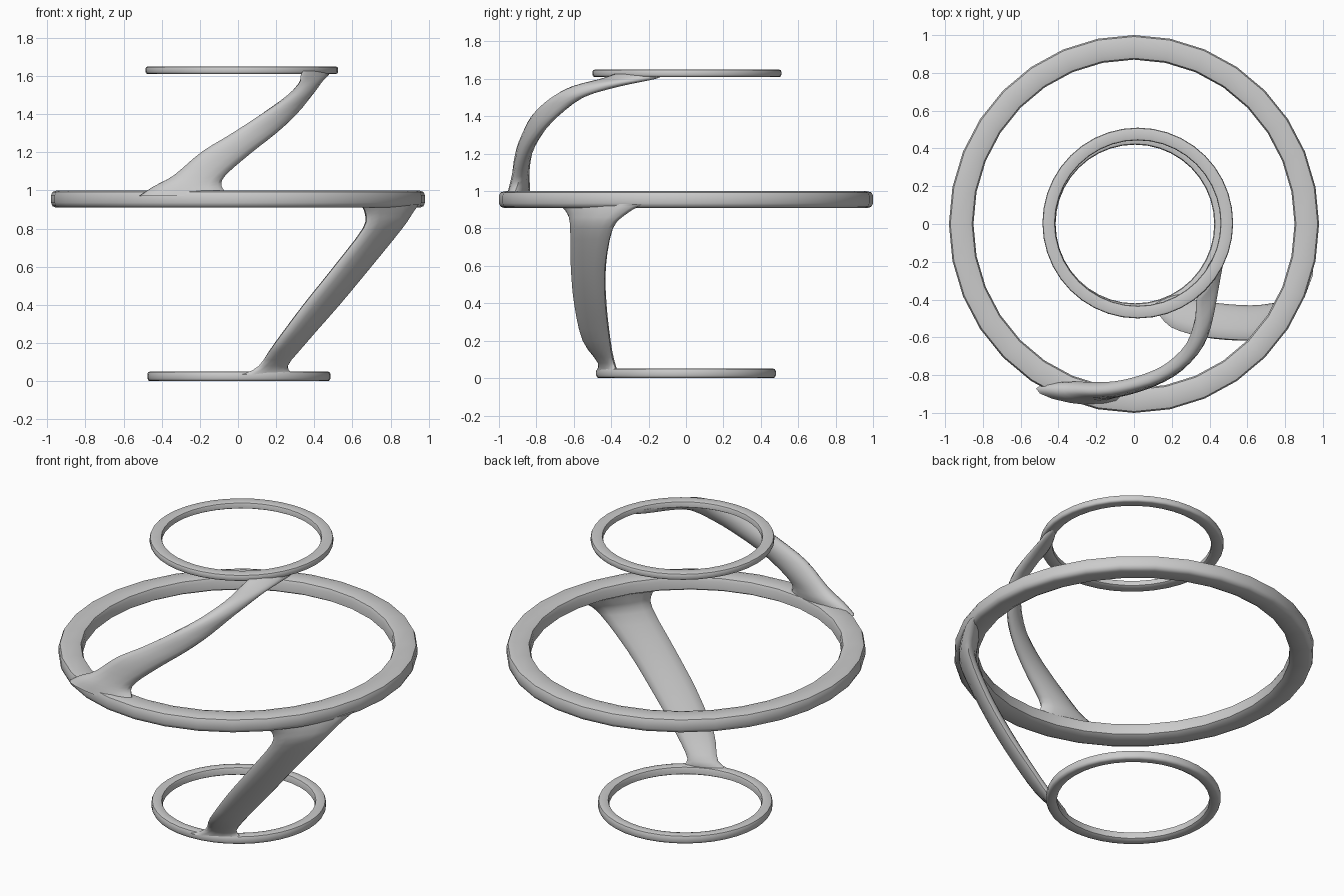
import bpy, bmesh
from math import sin, cos, pi, radians, hypot

if "Cube" in bpy.data.objects:
    bpy.data.objects.remove(bpy.data.objects["Cube"])


def finish(name, bm, angle):
    bmesh.ops.recalc_face_normals(bm, faces=bm.faces[:])
    mesh = bpy.data.meshes.new(name)
    bm.to_mesh(mesh)
    bm.free()
    ob = bpy.data.objects.new(name, mesh)
    bpy.context.collection.objects.link(ob)
    bpy.ops.object.select_all(action='DESELECT')
    ob.select_set(True)
    bpy.context.view_layer.objects.active = ob
    bpy.ops.object.shade_smooth_by_angle(angle=radians(angle))
    return ob


def skin(bm, loops, closed):
    n, m = len(loops), len(loops[0])
    for i in range(n if closed else n - 1):
        a, b = loops[i], loops[(i + 1) % n]
        for j in range(m):
            k = (j + 1) % m
            bm.faces.new((a[j], a[k], b[k], b[j]))
    if not closed:
        bm.faces.new(loops[0])
        bm.faces.new(loops[-1])


# Flat ring with a rounded rectangular section
def ring(name, cx, cy, rx, ry, width, z0, z1, sides):
    h = z1 - z0
    c = h * 0.28
    profile = [(0, z0 + c), (-c * .3, z0 + c * .3), (-c, z0), (c - width, z0),
               (-width, z0 + c * .6), (-width, z1 - c), (c * .3 - width, z1 - c * .3),
               (c * 1.3 - width, z1), (-c * 1.3, z1), (-c * .3, z1 - c * .3), (0, z1 - c)]
    bm = bmesh.new()
    loops = []
    for i in range(sides):
        t = 2 * pi * i / sides + pi / 2
        loops.append([bm.verts.new((cx + (rx + d) * cos(t), cy + (ry + d) * sin(t), z))
                      for d, z in profile])
    skin(bm, loops, True)
    return finish(name, bm, 50)


# Strut lofted through level ellipses: z, centre x, y, long axis dx, dy, half length, half width
def strut(name, sections, sides=14, steps=3):
    def point(s, t):
        z, x, y, dx, dy, a, b = s
        d = hypot(dx, dy)
        dx, dy = dx / d, dy / d
        u, v = a * cos(t), b * sin(t)
        return (x + dx * u - dy * v, y + dy * u + dx * v, z)

    # smooth interpolation between the sections
    dense = []
    last = len(sections) - 1
    for i in range(last):
        p0, p1, p2, p3 = (sections[max(0, min(last, i + k))] for k in (-1, 0, 1, 2))
        for j in range(steps):
            f = j / steps
            dense.append([.5 * (2 * b + (c - a) * f + (2 * a - 5 * b + 4 * c - d) * f * f
                                + (3 * b - a - 3 * c + d) * f ** 3)
                          for a, b, c, d in zip(p0, p1, p2, p3)])
    dense.append(sections[last])
    bm = bmesh.new()
    loops = [[bm.verts.new(point(s, 2 * pi * k / sides)) for k in range(sides)] for s in dense]
    skin(bm, loops, False)
    return finish(name, bm, 60)


# Three rings
ring("bottom_ring", 0.005, 0, 0.48, 0.48, 0.06, 0.0, 0.052, 40)
ring("middle_ring", 0.0, 0, 0.98, 1.0, 0.13, 0.91, 1.0, 32)
ring("top_ring", 0.02, 0.005, 0.505, 0.505, 0.067, 1.61, 1.65, 40)

# Lower strut, bottom ring to middle ring
strut("lower_strut", [
    (0.035, 0.16, -0.425, .92, .36, 0.15, 0.022),
    (0.08, 0.185, -0.425, .90, .45, 0.085, 0.03),
    (0.20, 0.275, -0.478, .75, .65, 0.105, 0.04),
    (0.40, 0.437, -0.512, .75, .65, 0.122, 0.045),
    (0.60, 0.60, -0.522, .73, .68, 0.13, 0.045),
    (0.80, 0.757, -0.505, .66, .75, 0.15, 0.045),
    (0.88, 0.79, -0.475, .60, .80, 0.20, 0.05),
    (0.93, 0.795, -0.455, .56, .83, 0.27, 0.05)])

# Upper strut, middle ring to top ring
strut("upper_strut", [
    (0.97, -0.28, -0.90, 1, -.12, 0.24, 0.055),
    (1.02, -0.265, -0.89, 1, -.08, 0.18, 0.055),
    (1.08, -0.20, -0.885, 1, -.02, 0.135, 0.048),
    (1.20, -0.06, -0.868, 1, .15, 0.135, 0.042),
    (1.30, 0.085, -0.825, .95, .32, 0.122, 0.04),
    (1.40, 0.215, -0.755, .82, .57, 0.112, 0.04),
    (1.50, 0.325, -0.635, .55, .83, 0.10, 0.042),
    (1.56, 0.375, -0.48, .30, .95, 0.135, 0.045),
    (1.60, 0.40, -0.31, .38, .92, 0.16, 0.042),
    (1.625, 0.41, -0.25, .45, .89, 0.15, 0.03)])
